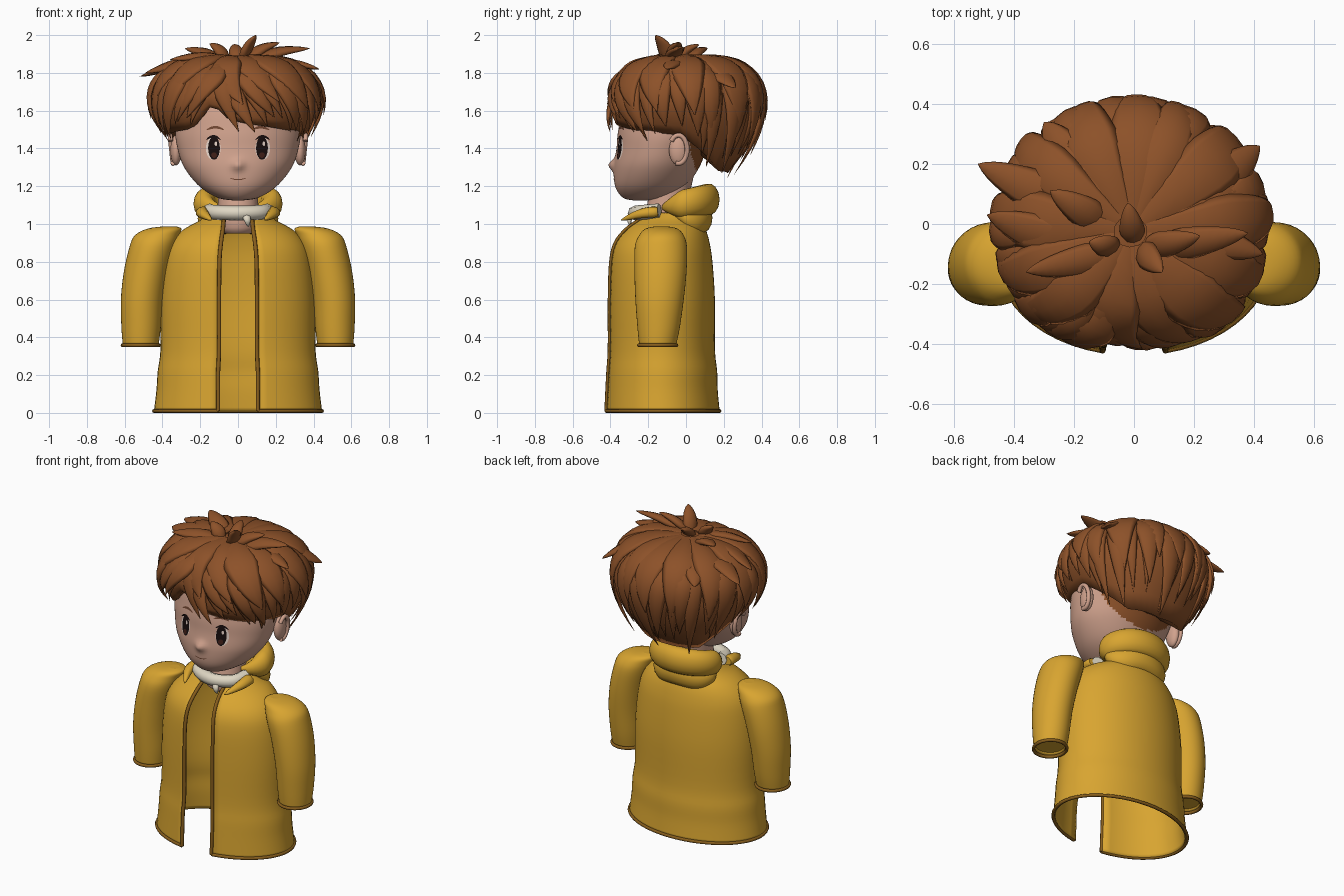
import bpy, bmesh, math, random
from mathutils import Vector
from mathutils.bvhtree import BVHTree

random.seed(7)
if "Cube" in bpy.data.objects:
    bpy.data.objects.remove(bpy.data.objects["Cube"])


def material(name, r, g, b):
    m = bpy.data.materials.new(name)
    m.use_nodes = True
    m.diffuse_color = (r, g, b, 1)
    bsdf = m.node_tree.nodes["Principled BSDF"]
    bsdf.inputs["Base Color"].default_value = (r, g, b, 1)
    bsdf.inputs["Roughness"].default_value = 0.7
    return m


YELLOW = material("coat yellow", 0.69, 0.375, 0.03)
TRIM = material("trim brown", 0.24, 0.11, 0.012)
HAIR = material("hair brown", 0.265, 0.083, 0.022)
SKIN = material("skin", 0.63, 0.36, 0.265)
CREAM = material("scarf cream", 0.74, 0.68, 0.55)
BLACK = material("eye black", 0.008, 0.004, 0.004)
WHITE = material("eye white", 0.80, 0.66, 0.58)
IRIS = material("iris brown", 0.05, 0.014, 0.009)
LINE = material("face line brown", 0.16, 0.06, 0.03)


def catmull(rows, n):
    """Resample a list of tuples smoothly, n steps per span."""
    rows = [Vector(r) for r in rows]
    ext = [rows[0]] + rows + [rows[-1]]
    out = []
    for i in range(len(rows) - 1):
        a, b, c, d = ext[i:i + 4]
        for k in range(n):
            t = k / n
            out.append(0.5 * (2 * b + (c - a) * t + (2 * a - 5 * b + 4 * c - d) * t * t
                              + (3 * b - a - 3 * c + d) * t ** 3))
    return out + [rows[-1]]


def add_rings(bm, rings, closed=True, caps=True):
    vr = [[bm.verts.new(p) for p in ring] for ring in rings]
    n = len(vr[0])
    for a, b in zip(vr, vr[1:]):
        for i in range(n if closed else n - 1):
            j = (i + 1) % n
            bm.faces.new((a[i], a[j], b[j], b[i]))
    if caps:
        bm.faces.new(vr[0])
        bm.faces.new(vr[-1])


def finish(name, bm, mat):
    bmesh.ops.recalc_face_normals(bm, faces=bm.faces)
    for f in bm.faces:
        f.smooth = len(f.verts) <= 4
    me = bpy.data.meshes.new(name)
    bm.to_mesh(me)
    bm.free()
    me.materials.append(mat)
    ob = bpy.data.objects.new(name, me)
    bpy.context.collection.objects.link(ob)
    return ob


def loft(name, rings, mat, closed=True, caps=True):
    bm = bmesh.new()
    add_rings(bm, rings, closed, caps)
    return finish(name, bm, mat)


def oval(z, cx, cy, rx, ry, start=0.0, n=40):
    """Horizontal oval, angle zero at the front; start leaves a gap there."""
    count = n if start == 0 else n + 1
    return [(cx + rx * math.sin(a), cy - ry * math.cos(a), z)
            for a in (start + (2 * math.pi - 2 * start) * i / n for i in range(count))]


def cord(name, pts, radius, mat, cyclic=False):
    cu = bpy.data.curves.new(name, "CURVE")
    cu.dimensions = "3D"
    cu.bevel_depth = radius
    cu.bevel_resolution = 2
    cu.use_fill_caps = True
    sp = cu.splines.new("POLY")
    sp.points.add(len(pts) - 1)
    for p, co in zip(sp.points, pts):
        p.co = (*co, 1)
    sp.use_cyclic_u = cyclic
    cu.materials.append(mat)
    ob = bpy.data.objects.new(name, cu)
    bpy.context.collection.objects.link(ob)


def strand(bm, pts, width, thick, centre, root=0.35):
    """Flattened lock that tapers to a point and faces away from centre."""
    rings = []
    last = len(pts) - 1
    for i, p in enumerate(pts):
        s = i / last
        tan = (pts[min(i + 1, last)] - pts[max(i - 1, 0)]).normalized()
        side = tan.cross(p - centre).normalized()
        nor = side.cross(tan)
        k = min(1, root + 1.7 * s) * max(0.02, 1 - s ** 2.6)
        rings.append([p + side * width * k * math.cos(a) + nor * thick * k * math.sin(a)
                      for a in (math.tau * j / 8 for j in range(8))])
    add_rings(bm, rings)


# Coat body: open at the front; columns are height, half width, front, back, half gap
COAT = [(0.01, 0.445, -0.43, 0.178, 0.105), (0.12, 0.432, -0.425, 0.168, 0.105),
        (0.22, 0.425, -0.42, 0.165, 0.105), (0.34, 0.41, -0.412, 0.153, 0.10),
        (0.6, 0.408, -0.412, 0.153, 0.10), (0.8, 0.388, -0.405, 0.14, 0.098),
        (0.9, 0.355, -0.38, 0.125, 0.09), (0.97, 0.29, -0.325, 0.105, 0.08),
        (1.02, 0.2, -0.26, 0.08, 0.075), (1.06, 0.15, -0.2, 0.06, 0.07)]
coat_rings = [oval(z, 0, (f + b) / 2, rx, (b - f) / 2, math.asin(gap / rx), 48)
              for z, rx, f, b, gap in catmull(COAT, 4)]
coat = loft("coat_body", coat_rings, YELLOW, closed=False, caps=False)
shell = coat.modifiers.new("cloth", "SOLIDIFY")
shell.thickness = 0.014
cord("hem_trim", coat_rings[0], 0.01, TRIM)
for end, side in ((0, "left"), (-1, "right")):
    cord(side + "_front_trim", [r[end] for r in coat_rings[:-4]], 0.011, TRIM)

# Sleeves with rolled cuffs
SLEEVE = [(0.38, 0.515, -0.15, 0.085, 0.085), (0.36, 0.515, -0.15, 0.095, 0.098),
          (0.45, 0.513, -0.145, 0.104, 0.112), (0.6, 0.508, -0.14, 0.112, 0.128),
          (0.75, 0.486, -0.135, 0.118, 0.138), (0.88, 0.452, -0.133, 0.122, 0.138),
          (0.94, 0.428, -0.13, 0.118, 0.118), (0.975, 0.39, -0.13, 0.09, 0.085),
          (0.988, 0.36, -0.13, 0.03, 0.03)]
for s, side in ((1, "left"), (-1, "right")):
    rows = [SLEEVE[0]] + catmull(SLEEVE[1:], 4)
    loft(side + "_sleeve", [oval(z, s * cx, cy, rx, ry) for z, cx, cy, rx, ry in rows], YELLOW)
    cord(side + "_cuff", oval(0.358, s * 0.515, -0.15, 0.096, 0.1), 0.01, TRIM, True)


# Hood bunched around the neck, open in front
def hood_fold(name, rx, ry, z_front, z_back, half_w, h_front, h_back, gap, sag):
    rings = []
    for i in range(41):
        a = gap + (math.tau - 2 * gap) * i / 40
        back = (1 - math.cos(a)) / 2
        taper = 0.25 + 0.75 * min(1, 6 * min(i, 40 - i) / 40)
        z = z_front + (z_back - z_front) * back - sag * math.cos(3 * a)
        h = (h_front + (h_back - h_front) * back) * taper
        ring = []
        for j in range(14):
            b = math.tau * j / 14
            r = half_w * taper * math.cos(b)
            ring.append(((rx + r) * math.sin(a), -0.01 - (ry + r) * math.cos(a),
                         z + h * math.sin(b)))
        rings.append(ring)
    loft(name, rings, YELLOW)


hood_fold("hood_upper_fold", 0.178, 0.13, 1.085, 1.13, 0.058, 0.07, 0.085, 0.62, 0.0)
hood_fold("hood_lower_fold", 0.16, 0.095, 1.05, 1.02, 0.055, 0.035, 0.08, 0.9, 0.012)

flaps = bmesh.new()
for s in (1, -1):
    strand(flaps, catmull([(s * 0.19, -0.15, 1.065), (s * 0.185, -0.24, 1.055),
                           (s * 0.14, -0.345, 1.02)], 6), 0.036, 0.03, Vector((0, -0.1, 0.6)), 0.8)
finish("collar_flaps", flaps, YELLOW)

# Scarf with a small hanging end
cord("scarf", catmull([(-0.15, -0.14, 1.07), (-0.125, -0.22, 1.062), (0, -0.27, 1.058),
                       (0.12, -0.23, 1.062), (0.155, -0.14, 1.07)], 6), 0.039, CREAM)
tail = bmesh.new()
strand(tail, catmull([(0.04, -0.28, 1.05), (0.05, -0.3, 1.02), (0.055, -0.29, 0.985)], 5),
       0.022, 0.014, Vector((0, 0, 1)), 1)
finish("scarf_end", tail, CREAM)

# Neck and head: columns are height, half width, front, back
loft("neck", [oval(z, 0, cy, r, r) for z, cy, r in
              ((0.95, -0.13, 0.07), (0.98, -0.13, 0.11), (1.05, -0.11, 0.105), (1.25, -0.07, 0.11))],
     SKIN)
HEAD = [(1.125, 0.03, -0.28, -0.2), (1.14, 0.11, -0.335, -0.09), (1.2, 0.205, -0.375, 0.0),
        (1.3, 0.285, -0.382, 0.07), (1.4, 0.32, -0.368, 0.11), (1.5, 0.332, -0.358, 0.15),
        (1.65, 0.31, -0.32, 0.15), (1.78, 0.2, -0.2, 0.08), (1.82, 0.05, -0.1, 0)]
head = loft("head", [oval(z, 0, (f + b) / 2, rx, (b - f) / 2, n=100)
                     for z, rx, f, b in catmull(HEAD, 8)], SKIN)
# Small rounded nose drawn out of the face
for v in head.data.vertices:
    if v.co.y < -0.2:
        v.co.y -= 0.03 * math.exp(-(v.co.x / 0.03) ** 2 - ((v.co.z - 1.312) / 0.028) ** 2)
# Hair covers the nape behind the ears
head.data.materials.append(HAIR)
for f in head.data.polygons:
    f.material_index = int(f.center.y > 0.02 + 0.3 * max(0, 1.4 - f.center.z) and f.center.z > 1.25)

for s, side in ((1, "left"), (-1, "right")):
    bm = bmesh.new()
    bmesh.ops.create_uvsphere(bm, u_segments=20, v_segments=12, radius=1)
    bmesh.ops.scale(bm, vec=(0.03, 0.05, 0.08), verts=bm.verts)
    bmesh.ops.translate(bm, vec=(s * 0.328, -0.04, 1.39), verts=bm.verts)
    finish(side + "_ear", bm, SKIN)
    rim = [(s * (0.352 + 0.008 * math.sin(a)), -0.04 + 0.046 * math.cos(a), 1.395 + 0.075 * math.sin(a))
           for a in (-1.9 + 4.4 * i / 20 for i in range(21))]
    cord(side + "_ear_rim", rim, 0.013, SKIN)

# Painted face details, draped on the face as thin plates
hb = bmesh.new()
hb.from_mesh(head.data)
face = BVHTree.FromBMesh(hb)
hb.free()


def plate(name, cx, cz, rx, rz, lift, mat, bend=0.0):
    rings = []
    for k in (0.03, 0.35, 0.7, 1):
        ring = []
        for i in range(24):
            u, v = math.cos(math.tau * i / 24) * k, math.sin(math.tau * i / 24) * k
            x, z = cx + rx * u, cz + rz * v + bend * u * u
            hit = face.ray_cast(Vector((x, -1, z)), Vector((0, 1, 0)))[0]
            ring.append((x, hit.y - lift, z))
        rings.append(ring)
    bm = bmesh.new()
    add_rings(bm, rings, caps=False)
    bm.faces.new(list(bm.verts)[:24])
    finish(name, bm, mat)


for s, side in ((1, "left"), (-1, "right")):
    plate(side + "_eye_white", s * 0.131, 1.4, 0.039, 0.06, 0.002, WHITE)
    plate(side + "_pupil", s * 0.127, 1.402, 0.031, 0.062, 0.004, BLACK)
    plate(side + "_iris", s * 0.127, 1.365, 0.015, 0.015, 0.006, IRIS)
    plate(side + "_eye_glint", s * 0.127 + 0.01, 1.425, 0.007, 0.012, 0.008, WHITE)
    plate(side + "_upper_lid", s * 0.13, 1.464, 0.038, 0.007, 0.006, BLACK, -0.018)
    plate(side + "_eyebrow", s * 0.12, 1.512, 0.046, 0.007, 0.004, LINE, -0.014)
plate("mouth", 0, 1.235, 0.042, 0.003, 0.004, LINE, 0.008)

# Hair: angle from the front, outer radius, crest height, tip radius and tip height
SHAPE = [(0, 0.305, 1.9, 0.345, 1.54), (45, 0.4, 1.92, 0.36, 1.5), (90, 0.445, 1.92, 0.355, 1.47),
         (135, 0.475, 1.93, 0.285, 1.28), (180, 0.465, 1.92, 0.25, 1.27)]


def hair_point(a, t, puff=0.0, drop=0.0):
    a = (a + math.pi) % math.tau - math.pi
    f = min(abs(math.degrees(a)) / 45, 3.999)
    i = int(f)
    R, crest, re, ze = (p + (q - p) * (f - i) for p, q in zip(SHAPE[i][1:], SHAPE[i + 1][1:]))
    ze += 0.1 * math.exp(-((a + 0.36) / 0.2) ** 2) - drop
    w = ((1 - t) ** 3, 3 * t * (1 - t) ** 2, 3 * t * t * (1 - t), t ** 3)
    r = w[1] * 0.84 * R + w[2] * 1.26 * R + w[3] * re + puff
    z = w[0] * 1.88 + w[1] * crest + w[2] * 1.7 + w[3] * ze
    return Vector((r * math.sin(a) - 0.012, -0.03 - r * math.cos(a), z))


cap = [[hair_point(math.tau * i / 48, max(0.01, t / 14)) for i in range(48)] for t in range(15)]
cap.append([(p.x * 0.6, p.y * 0.6 - 0.02, p.z + 0.08) for p in cap[-1]])
loft("hair_cap", cap, HAIR)

centre = Vector((0, 0, 1.55))
locks = bmesh.new()
for layer, (count, start, stop, width) in enumerate(
        ((28, 0.1, 1.0, 0.068), (19, 0.3, 0.97, 0.07), (13, 0.03, 0.82, 0.1))):
    for k in range(count):
        a = math.tau * (k + 0.5 * layer + random.uniform(-0.3, 0.3)) / count - math.pi
        sweep = (0.4 if a > -0.36 else -0.4) * max(0.2, math.cos(a))
        end, drop = stop + random.uniform(-0.08, 0.04), random.uniform(-0.02, 0.04)
        flick = random.uniform(0.0, 0.025)
        pts = []
        for i in range(13):
            s = i / 12
            t = start + (end - start) * s
            pts.append(hair_point(a + sweep * (s * s - 0.3), t, 0.004 + 0.008 * layer + flick * s ** 3,
                                  drop))
        strand(locks, pts, width * random.uniform(0.85, 1.2), 0.025, centre)
finish("hair_locks", locks, HAIR)

# Loose tufts: root, tip and width
TUFTS = [((0.02, -0.08, 1.86), (0.095, -0.16, 2.0), 0.05), ((0, -0.06, 1.86), (-0.02, 0.07, 1.95), 0.045),
         ((-0.06, -0.08, 1.87), (-0.15, -0.06, 1.955), 0.045), ((-0.1, 0, 1.86), (-0.28, 0.11, 1.93), 0.06),
         ((0.04, -0.08, 1.87), (0.22, -0.04, 1.96), 0.05), ((0.08, -0.08, 1.87), (0.38, -0.03, 1.93), 0.06),
         ((0.2, -0.04, 1.84), (0.43, -0.1, 1.82), 0.06), ((-0.2, 0.05, 1.84), (-0.52, 0.2, 1.78), 0.08),
         ((-0.2, -0.08, 1.85), (-0.49, 0.03, 1.8), 0.08), ((-0.06, -0.1, 1.87), (-0.36, -0.16, 1.87), 0.06),
         ((0.24, 0.1, 1.82), (0.42, 0.26, 1.72), 0.08), ((-0.2, 0.2, 1.82), (-0.3, 0.34, 1.76), 0.07)]
tufts = bmesh.new()
for root, tip, width in TUFTS:
    a, b = Vector(root), Vector(tip)
    mid = a.lerp(b, 0.5) + Vector((0, 0, 0.015))
    strand(tufts, catmull([a, mid, b], 6), width, 0.026, centre, 0.5)
finish("hair_tufts", tufts, HAIR)
